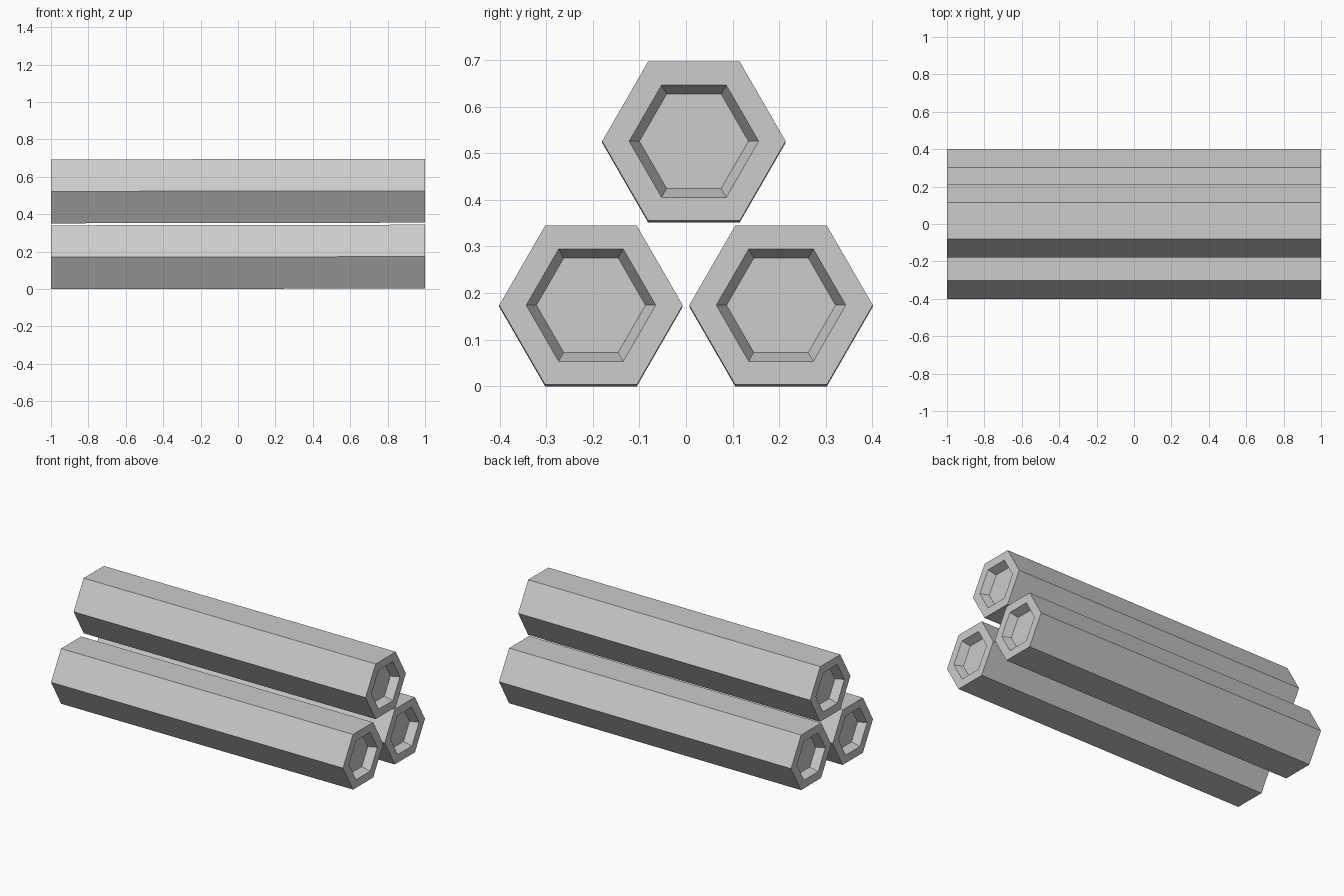
import bpy
import bmesh
import math

cube = bpy.data.objects.get("Cube")
if cube:
    bpy.data.objects.remove(cube, do_unlink=True)

GREY = (0.604, 0.604, 0.604, 1.0)
metal = bpy.data.materials.new("light grey")
metal.use_nodes = True
metal.diffuse_color = GREY
metal.node_tree.nodes["Principled BSDF"].inputs["Base Color"].default_value = GREY

RADIUS = 0.197        # corner radius of the hexagonal rod
RIM_RADIUS = 0.139    # mouth of the end recess
FLOOR_RADIUS = 0.117  # floor of the end recess
DEPTH = 0.05
TILT = 0.0017         # rods rise very slightly toward +x


def hex_ring(bm, x, radius):
    angles = [math.radians(60 * i) for i in range(6)]
    return [bm.verts.new((x, radius * math.cos(a), radius * math.sin(a))) for a in angles]


def hex_rod(name, y, z):
    """Hexagonal rod along x with a tapered recess in each end."""
    bm = bmesh.new()
    profile = [(-1 + DEPTH, FLOOR_RADIUS), (-1, RIM_RADIUS), (-1, RADIUS),
               (1, RADIUS), (1, RIM_RADIUS), (1 - DEPTH, FLOOR_RADIUS)]
    rings = [hex_ring(bm, x, r) for x, r in profile]
    for a, b in zip(rings, rings[1:]):
        for i in range(6):
            j = (i + 1) % 6
            bm.faces.new((a[i], a[j], b[j], b[i]))
    # recess floors
    bm.faces.new(rings[0])
    bm.faces.new(rings[-1])
    bmesh.ops.recalc_face_normals(bm, faces=bm.faces)

    mesh = bpy.data.meshes.new(name)
    bm.to_mesh(mesh)
    bm.free()
    mesh.materials.append(metal)
    rod = bpy.data.objects.new(name, mesh)
    rod.location = (0, y, z)
    rod.rotation_euler = (0, -TILT, 0)
    bpy.context.collection.objects.link(rod)
    return rod


# two rods side by side, one stacked on top
hex_rod("front_lower_rod", -0.204, 0.172)
hex_rod("back_lower_rod", 0.204, 0.172)
hex_rod("upper_rod", 0.017, 0.524)
